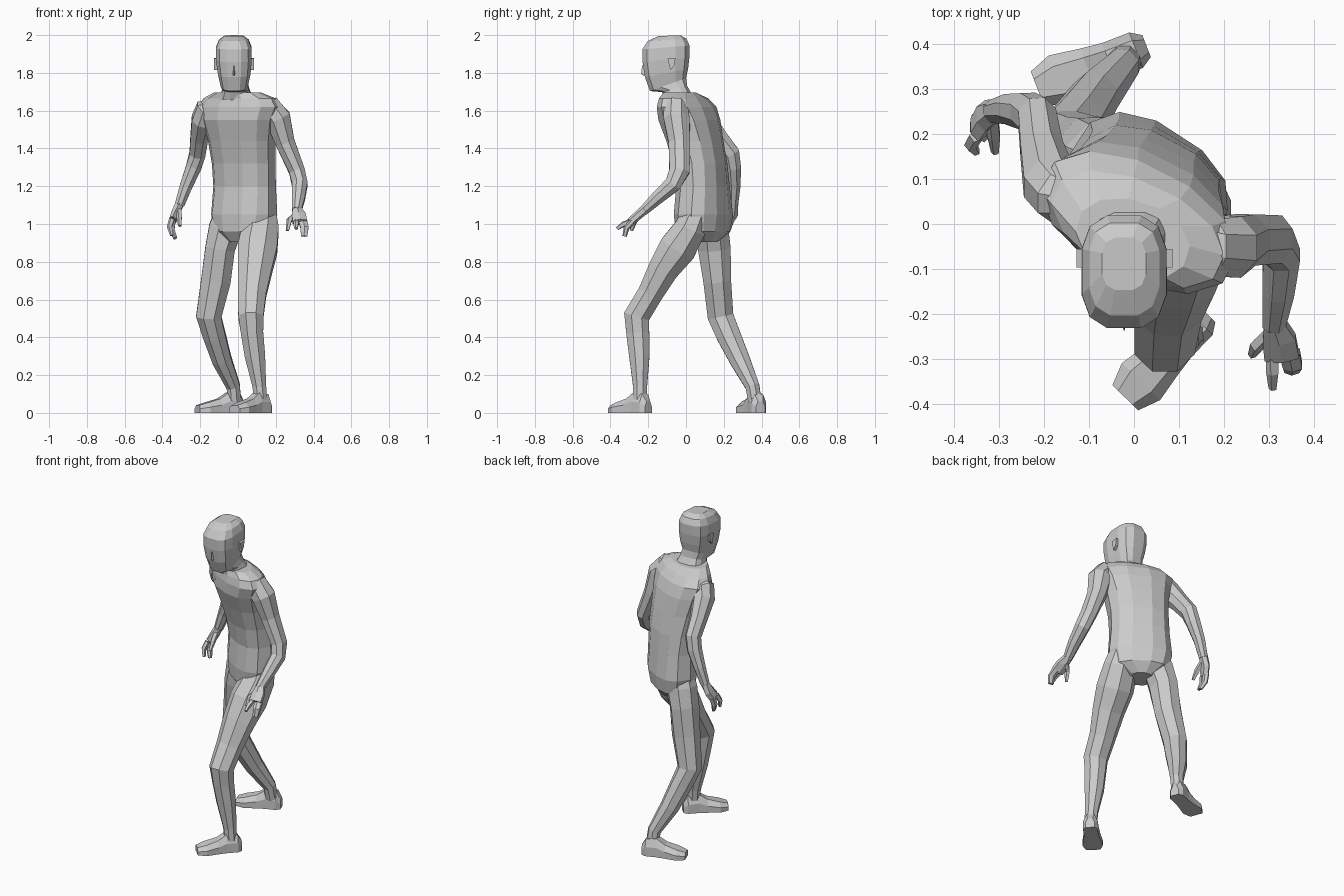
import bpy, bmesh
from math import sin, cos, pi, radians, copysign
from mathutils import Vector, Matrix


def build(name, lofts):
    """One flat-shaded object from one or more capped lofts (lists of rings)."""
    bm = bmesh.new()
    for rings in lofts:
        vs = [[bm.verts.new(p) for p in r] for r in rings]
        n = len(vs[0])
        for a, b in zip(vs, vs[1:]):
            for i in range(n):
                j = (i + 1) % n
                bm.faces.new((a[i], a[j], b[j], b[i]))
        bm.faces.new(vs[0])
        bm.faces.new(vs[-1])
    bmesh.ops.recalc_face_normals(bm, faces=bm.faces)
    me = bpy.data.meshes.new(name)
    bm.to_mesh(me)
    bm.free()
    ob = bpy.data.objects.new(name, me)
    bpy.context.collection.objects.link(ob)
    return ob


def slice_ring(x, y, z, rx, ry, yaw=0, slope=0, power=2.4, n=12):
    """Roughly horizontal superellipse section, turned by yaw, tipped by slope."""
    rot = Matrix.Rotation(radians(yaw), 3, 'Z')
    pts = []
    for i in range(n):
        a = 2 * pi * (i + 0.5) / n
        u = rx * copysign(abs(cos(a)) ** (2 / power), cos(a))
        v = ry * copysign(abs(sin(a)) ** (2 / power), sin(a))
        pts.append(rot @ Vector((u, v, slope * v)) + Vector((x, y, z)))
    return pts


def tube(path, n=8):
    """Rings square to a path of (x, y, z, radius across, radius front-back)."""
    pts = [Vector(p[:3]) for p in path]
    rings = []
    for i, p in enumerate(path):
        t = (pts[min(i + 1, len(pts) - 1)] - pts[max(i - 1, 0)]).normalized()
        u = (Vector((1, 0, 0)) - t * t.x).normalized()
        v = t.cross(u)
        ru, rv = p[3] * 1.06, p[-1] * 1.06
        rings.append([pts[i] + u * ru * cos(2 * pi * (k + .5) / n) + v * rv * sin(2 * pi * (k + .5) / n)
                      for k in range(n)])
    return rings


def union(base, parts):
    """Fuse parts into base so no inner walls remain."""
    for p in parts:
        m = base.modifiers.new("fuse", 'BOOLEAN')
        m.operation, m.object, m.solver = 'UNION', p, 'EXACT'
        bpy.context.view_layer.objects.active = base
        bpy.ops.object.modifier_apply(modifier=m.name)
        bpy.data.objects.remove(p)


# Torso, twisted towards the forward leg
body = build("body", [[slice_ring(*s) for s in (
    (.025, .09, .905, .07, .075, -35),
    (.03, .09, .96, .165, .118, -35),
    (.033, .092, 1.05, .187, .128, -33),
    (.035, .09, 1.20, .174, .118, -30),
    (.03, .075, 1.32, .174, .125, -28),
    (.02, .047, 1.44, .184, .133, -27),
    (.01, .018, 1.55, .208, .14, -27),
    (.01, .003, 1.62, .235, .127, -27, 0, 2.1),
    (.008, -.012, 1.665, .205, .105, -25, 0, 2.1),
    (-.003, -.033, 1.695, .13, .085, -18, 0, 2.1))]])

# Legs
front_leg = build("front_leg", [tube([
    (.125, .06, 1.07, .075), (.12, .025, .98, .098, .085), (.104, -.045, .87, .106, .10),
    (.09, -.12, .76, .092, .082), (.075, -.19, .63, .076, .068), (.068, -.262, .51, .068, .07),
    (.075, -.255, .42, .06, .062), (.09, -.247, .30, .055, .055), (.113, -.243, .14, .037, .038),
    (.12, -.245, .06, .036)])])
back_leg = build("back_leg", [tube([
    (-.05, .13, 1.07, .07), (-.065, .14, .98, .09, .085), (-.095, .15, .87, .08, .088),
    (-.117, .165, .70, .08, .075), (-.155, .183, .51, .068, .07), (-.125, .225, .41, .06, .065),
    (-.085, .285, .28, .052, .055), (-.025, .352, .14, .037, .038), (-.02, .365, .06, .036)])])

# Arms
left_arm = build("left_arm", [tube([
    (.11, -.045, 1.615, .045), (.17, -.055, 1.605, .072, .065), (.212, -.05, 1.56, .068, .07),
    (.25, -.035, 1.43, .052, .058), (.312, -.035, 1.28, .043, .055), (.327, -.07, 1.21, .042, .045),
    (.32, -.15, 1.14, .036), (.31, -.225, 1.07, .026)])])
right_arm = build("right_arm", [tube([
    (-.12, .055, 1.62, .04), (-.165, .065, 1.60, .065, .06), (-.187, .09, 1.55, .06, .068),
    (-.205, .165, 1.46, .048, .054), (-.215, .236, 1.37, .043, .05), (-.235, .25, 1.30, .042, .042),
    (-.275, .255, 1.20, .034), (-.31, .25, 1.10, .026)])])
union(body, [front_leg, back_leg, left_arm, right_arm])

# Hands: palm, thumb, index finger and the remaining fingers
build("left_hand", [
    tube([(.31, -.215, 1.08, .024), (.322, -.255, 1.045, .04, .022), (.328, -.295, 1.01, .042, .02)], 6),
    tube([(.305, -.24, 1.05, .016), (.272, -.27, 1.02, .015), (.262, -.29, .965, .009)], 5),
    tube([(.308, -.285, 1.015, .015), (.308, -.33, 1.0, .014), (.308, -.365, .975, .009)], 5),
    tube([(.345, -.285, 1.01, .025, .016), (.352, -.315, .98, .023, .015), (.35, -.325, .935, .018, .011)], 6)])
build("right_hand", [
    tube([(-.308, .252, 1.11, .024), (-.33, .24, 1.06, .022, .036), (-.345, .215, 1.02, .02, .036)], 6),
    tube([(-.315, .235, 1.08, .015), (-.31, .195, 1.04, .015), (-.308, .16, .99, .009)], 5),
    tube([(-.35, .195, 1.025, .015), (-.362, .175, .985, .014), (-.35, .16, .94, .009)], 5),
    tube([(-.345, .23, 1.02, .016, .024), (-.35, .215, .97, .015, .02), (-.332, .195, .925, .01, .015)], 6)])


# Feet: sections along the sole, from heel to toe
def foot(name, x, y, dx, dy):
    f = Vector((dx, dy, 0)).normalized()
    s = Vector((-f.y, f.x, 0))
    rings = []
    for d, w, h in ((-.06, .026, .06), (-.035, .042, .10), (.03, .042, .108),
                    (.08, .048, .075), (.15, .059, .055), (.20, .04, .04)):
        rings.append([Vector((x, y, 0)) + f * d + s * a * w + Vector((0, 0, b * h)) for a, b in
                      ((-1, 0), (-1, .55), (-.55, 1), (.55, 1), (1, .55), (1, 0))])
    build(name, [rings])


foot("front_foot", .12, -.242, -.17, -.175)
foot("back_foot", -.028, .373, -.22, -.085)

# Neck and head
build("head", [[slice_ring(*s, power=2.9) for s in (
    (-.008, -.035, 1.665, .09, .075, 0, .1),
    (-.012, -.06, 1.715, .072, .068, 0, .25),
    (-.02, -.095, 1.738, .073, .098, 0, .36),
    (-.02, -.103, 1.80, .088, .117, 0, .2),
    (-.022, -.106, 1.87, .097, .127, 0, .1),
    (-.022, -.106, 1.935, .096, .128, 0, .08),
    (-.022, -.10, 1.975, .08, .105, 0, .06),
    (-.022, -.088, 1.997, .05, .06, 0, .04))]])

# Ears and nose
for name, side in (("left_ear", 1), ("right_ear", -1)):
    build(name, [[[(-.021 + side * d, -.075 + y, 1.85 + z) for y, z in
                   ((-.022, .025), (.02, .03), (.012, -.015), (-.008, -.035))] for d in (.08, .106)]])
build("nose", [[[(-.022 + w * a, y, z) for a, y in ((-1, -.205), (0, y1), (1, -.205))]
                for z, w, y1 in ((1.84, .006, -.232), (1.795, .012, -.238), (1.785, .01, -.225))]])
